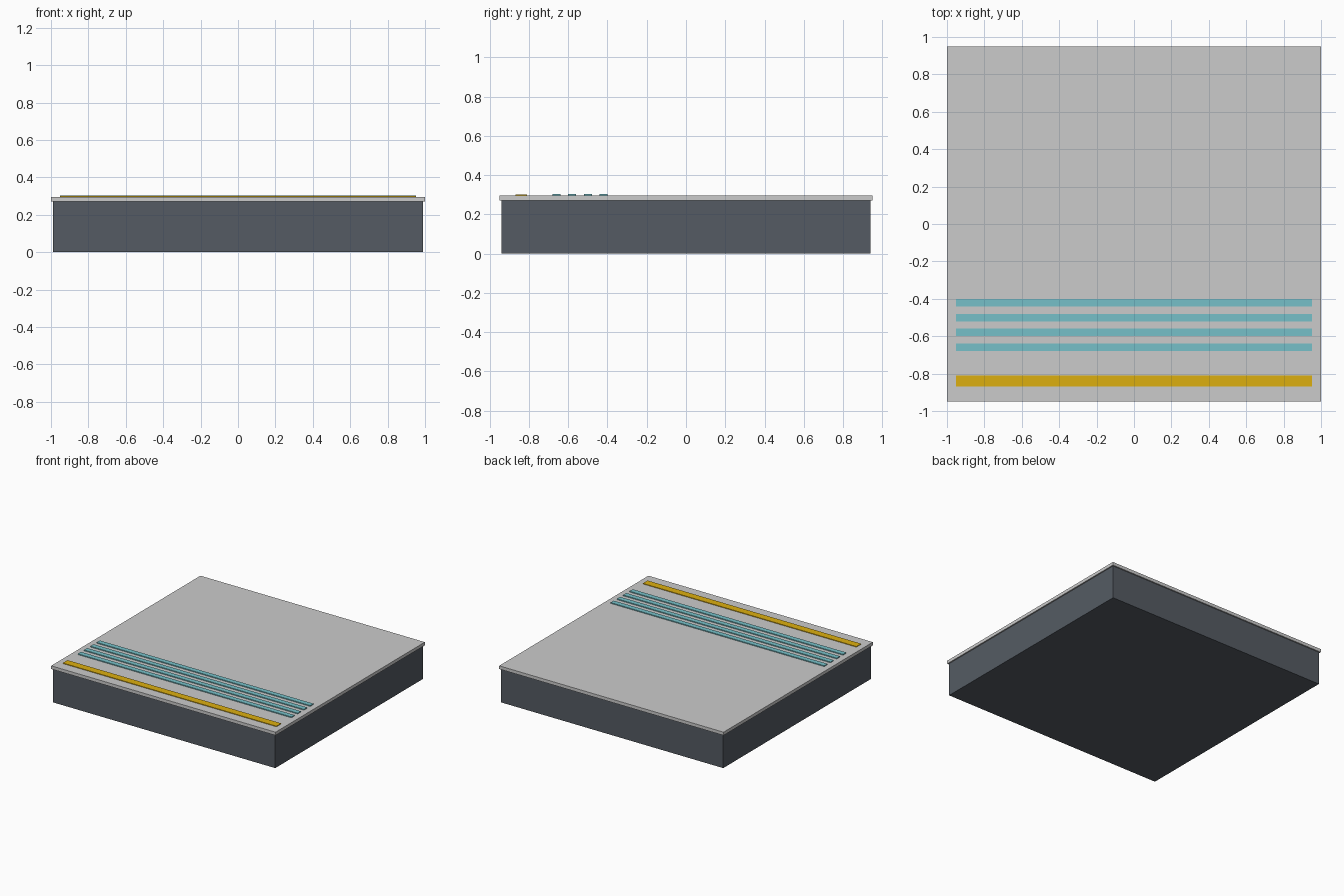
import bpy

if "Cube" in bpy.data.objects:
    bpy.data.objects.remove(bpy.data.objects["Cube"])


def material(name, rgb):
    mat = bpy.data.materials.new(name)
    mat.diffuse_color = (*rgb, 1)
    mat.use_nodes = True
    mat.node_tree.nodes["Principled BSDF"].inputs["Base Color"].default_value = mat.diffuse_color
    return mat


def box(name, half_x, y0, y1, z0, z1, mat=None):
    """Axis-aligned box centred on x = 0."""
    bpy.ops.mesh.primitive_cube_add(size=1, location=(0, (y0 + y1) / 2, (z0 + z1) / 2))
    obj = bpy.context.object
    obj.name = name
    obj.scale = (2 * half_x, y1 - y0, z1 - z0)
    bpy.ops.object.transform_apply(location=False, rotation=False, scale=True)
    if mat:
        obj.data.materials.append(mat)
    return obj


slate = material("slate", (0.09, 0.105, 0.125))
teal = material("teal", (0.18, 0.53, 0.58))
yellow = material("yellow", (0.72, 0.43, 0.005))

# Base block and slightly overhanging top slab
box("base_block", 0.99, -0.94, 0.94, 0, 0.27, slate)
box("top_slab", 1.0, -0.95, 0.95, 0.27, 0.296)

# Warning strip along the front edge
box("edge_strip", 0.952, -0.87, -0.81, 0.29, 0.301, yellow)

# Four grip strips behind it
for i in range(4):
    y = -0.66 + 0.08 * i
    box(f"grip_strip_{i + 1}", 0.952, y - 0.02, y + 0.02, 0.29, 0.303, teal)
